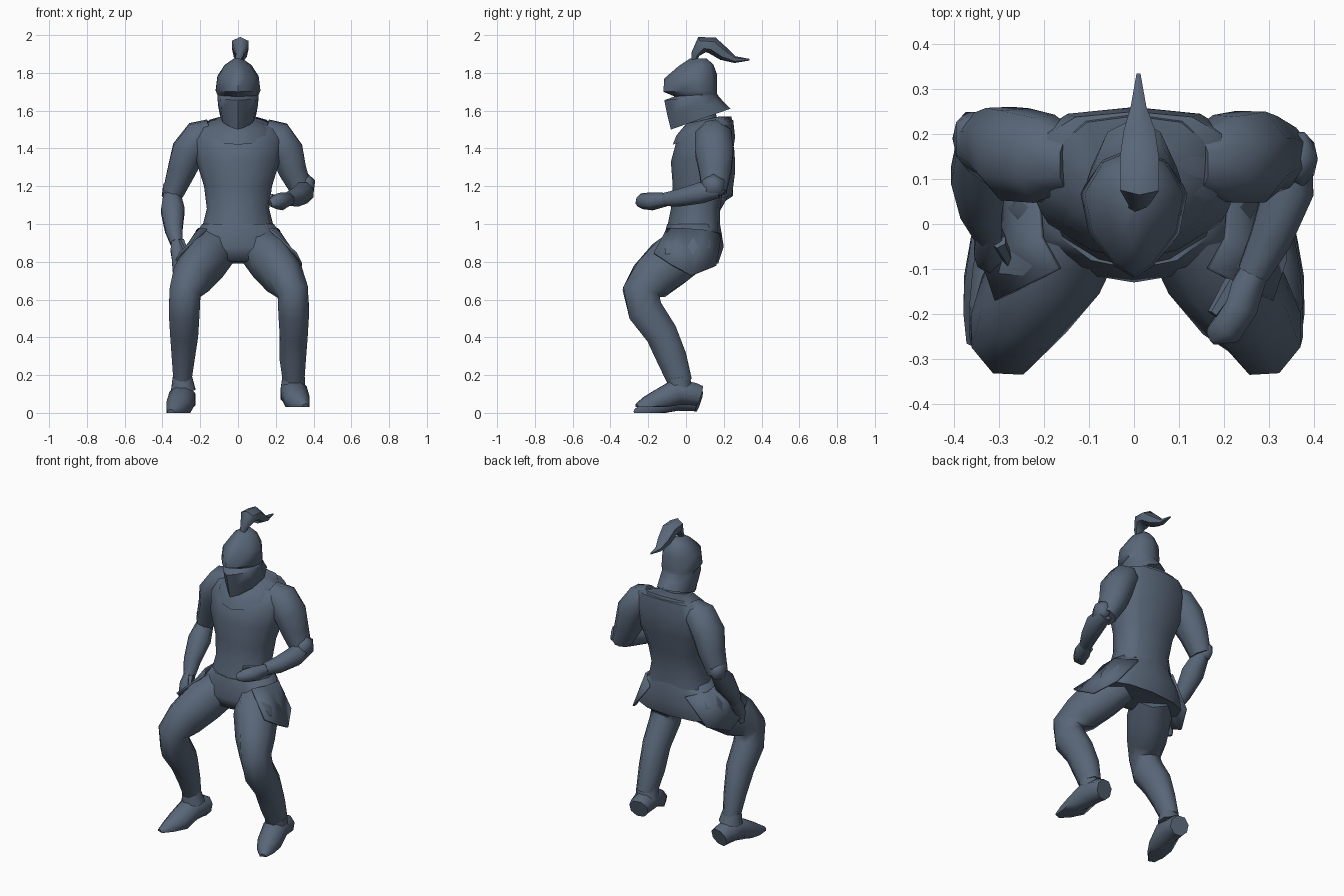
import bpy, bmesh, math
from mathutils import Vector

cube = bpy.data.objects.get("Cube")
if cube:
    bpy.data.objects.remove(cube, do_unlink=True)

steel = bpy.data.materials.new("slate_steel")
steel.use_nodes = True
steel.diffuse_color = (.1, .135, .19, 1)
steel.node_tree.nodes["Principled BSDF"].inputs["Base Color"].default_value = steel.diffuse_color


def finish(name, bm, angle=60):
    """Turn a bmesh into a smooth-shaded steel object."""
    bmesh.ops.recalc_face_normals(bm, faces=bm.faces)
    mesh = bpy.data.meshes.new(name)
    bm.to_mesh(mesh)
    bm.free()
    mesh.materials.append(steel)
    part = bpy.data.objects.new(name, mesh)
    bpy.context.collection.objects.link(part)
    bpy.ops.object.select_all(action='DESELECT')
    part.select_set(True)
    bpy.context.view_layer.objects.active = part
    bpy.ops.object.shade_smooth_by_angle(angle=math.radians(angle))
    return part


def skin(name, rings, angle=60):
    """Join rings of points into a closed, capped shell."""
    bm = bmesh.new()
    loops = [[bm.verts.new(point) for point in ring] for ring in rings]
    for lower, upper in zip(loops, loops[1:]):
        for i in range(len(lower)):
            bm.faces.new((lower[i - 1], lower[i], upper[i], upper[i - 1]))
    bm.faces.new(loops[0])
    bm.faces.new(loops[-1])
    return finish(name, bm, angle)


def limb(name, stations, sides=8, depth=1, mirror=1, floor=0):
    """Tube through (x, y, z, radius) stations, kept above the floor height."""
    centres = [Vector((mirror * x, y, z)) for x, y, z, radius in stations]
    last = len(centres) - 1
    rings = []
    for k, centre in enumerate(centres):
        along = (centres[min(k + 1, last)] - centres[max(k - 1, 0)]).normalized()
        across = (Vector((1, 0, 0)) - along * along.x).normalized()
        over = along.cross(across) * depth
        ring = []
        for i in range(sides):
            turn = math.tau * (i + .5) / sides
            point = centre + (across * math.cos(turn) + over * math.sin(turn)) * stations[k][-1]
            point.z = max(point.z, floor)
            ring.append(point)
        rings.append(ring)
    return skin(name, rings)


def stack(name, stations, sides=12, face=1, back_power=1, angle=60):
    """Pile of ovals: (front z, rise towards the back, front y, back y, half width).
    A low face value gives a wedge front, a low back_power a squared back."""
    rings = []
    for z, rise, front, back, half_width in stations:
        ring = []
        for i in range(sides):
            turn = math.tau * i / sides
            c, s = math.cos(turn), math.sin(turn)
            if c < 0:
                c = -abs(c) ** back_power
                s = math.copysign(abs(s) ** back_power, s)
            rearward = (1 - c) / 2
            ring.append((half_width * s * min(1, face + rearward),
                         front + (back - front) * rearward,
                         z + rise * rearward))
        rings.append(ring)
    return skin(name, rings, angle)


# Body armour
stack("torso", [
    (.98, 0, -.1, .18, .19),
    (1.08, 0, -.08, .18, .165),
    (1.2, 0, -.07, .2, .18),
    (1.33, 0, -.08, .24, .22),
    (1.44, .02, -.05, .26, .24),
    (1.49, .06, 0, .25, .21),
    (1.52, .05, .03, .19, .1)], face=.8, back_power=.7)
stack("collar", [
    (1.42, .1, -.07, .25, .19),
    (1.47, .1, -.05, .24, .17),
    (1.53, .04, 0, .18, .08)], face=.7, back_power=.7)
stack("hip_skirt", [
    (.8, 0, -.06, .15, .18),
    (.81, -.02, -.1, .17, .29),
    (.88, 0, -.13, .2, .27),
    (1, 0, -.1, .18, .19)], back_power=.85)
limb("neck", [(0, .1, 1.5, .08), (0, .07, 1.65, .08)])

# Helmet with pointed chin, eye slit and flared neck guard
stack("helmet", [
    (1.5, .11, -.08, .235, .1),
    (1.58, .065, -.1, .2, .11),
    (1.655, .025, -.115, .17, .115),
    (1.675, .015, -.06, .165, .115),
    (1.7, .01, -.12, .165, .125),
    (1.77, .02, -.115, .165, .115),
    (1.835, .01, -.04, .145, .075),
    (1.875, 0, .02, .11, .025)], sides=10, face=.5, angle=45)

# Plume sweeping backwards
limb("plume", [
    (0, .04, 1.86, .015),
    (.01, .05, 1.9, .025),
    (.012, .085, 1.95, .05),
    (.012, .14, 1.945, .05),
    (.012, .2, 1.9, .04),
    (.01, .26, 1.87, .02),
    (.01, .335, 1.87, .005)], sides=6, depth=.9)

# Left arm, bent forward
limb("left_upper_arm", [
    (.14, .14, 1.5, .06),
    (.2, .145, 1.47, .09),
    (.26, .15, 1.38, .095),
    (.29, .155, 1.28, .08),
    (.34, .15, 1.17, .06)], depth=1.15)
limb("left_forearm", [
    (.355, .17, 1.18, .045),
    (.345, .08, 1.165, .06),
    (.305, -.03, 1.14, .05),
    (.265, -.11, 1.13, .038)])
limb("left_hand", [
    (.27, -.1, 1.13, .035),
    (.235, -.18, 1.12, .048),
    (.205, -.235, 1.12, .042),
    (.17, -.25, 1.11, .02)], sides=6)
limb("left_thumb", [(.22, -.13, 1.13, .02), (.175, -.2, 1.15, .012)], sides=5)

# Right arm, hanging
limb("right_upper_arm", [
    (-.14, .14, 1.5, .06),
    (-.2, .145, 1.47, .09),
    (-.265, .155, 1.38, .095),
    (-.3, .175, 1.28, .08),
    (-.345, .18, 1.16, .06)], depth=1.15)
limb("right_forearm", [
    (-.35, .19, 1.17, .045),
    (-.345, .11, 1.07, .067),
    (-.34, .03, .97, .05),
    (-.325, -.02, .9, .035)])
limb("right_hand", [
    (-.325, -.01, .92, .03),
    (-.32, -.05, .86, .042),
    (-.32, -.08, .8, .033),
    (-.335, -.08, .74, .015)], sides=6)
limb("right_thumb", [(-.3, -.04, .91, .018), (-.275, -.09, .86, .01)], sides=5)

# Elbow guards
for side, elbow in (("left", (.365, .145, 1.2)), ("right", (-.36, .19, 1.18))):
    bm = bmesh.new()
    bmesh.ops.create_icosphere(bm, subdivisions=1, radius=.07)
    bmesh.ops.scale(bm, vec=(.7, 1, 1), verts=bm.verts)
    bmesh.ops.translate(bm, vec=elbow, verts=bm.verts)
    finish(side + "_elbow_guard", bm)

# Legs, boots and thigh plates on both sides; the left shin is a little heavier
for side, mirror, sole, heavy in (("left", 1, .03, .01), ("right", -1, 0, 0)):
    limb(side + "_leg", [
        (.11, .03, .87, .11),
        (.18, -.08, .8, .125),
        (.245, -.18, .71, .11),
        (.28 + heavy, -.24, .64, .09),
        (.285 + heavy, -.215, .54, .088),
        (.285 + heavy, -.13, .42, .08),
        (.29, -.075, .29, .065 + heavy),
        (.295, -.03, .16, .05 + heavy)], depth=1.15, mirror=mirror)
    limb(side + "_boot", [
        (.28, .07, sole + .06, .06),
        (.285, .04, sole + .07, .065),
        (.295, -.05, sole + .08, .075),
        (.315, -.14, sole + .03, .07),
        (.335, -.21, sole + .01, .05),
        (.355, -.27 + heavy, sole, .02)], mirror=mirror, floor=sole)
    limb(side + "_ankle_cuff", [
        (.29, -.03, .12, .07), (.295, -.04, .19, .055 + heavy)], mirror=mirror)

    # Flared plate draped over the outer thigh
    bm = bmesh.new()
    waist = [(.17, -.1, .98), (.21, -.03, .98), (.22, .09, .97), (.13, .19, .95)]
    hem = [(.31, -.17, .85), (.34, -.08, .79), (.33, .03, .73), (.26, .16, .78)]
    upper, lower = ([bm.verts.new((mirror * x, y, z)) for x, y, z in edge]
                    for edge in (waist, hem))
    for i in range(len(upper) - 1):
        bm.faces.new((upper[i], upper[i + 1], lower[i + 1], lower[i]))
    plate = finish(side + "_thigh_plate", bm)
    plate.modifiers.new("thickness", 'SOLIDIFY').thickness = .012
